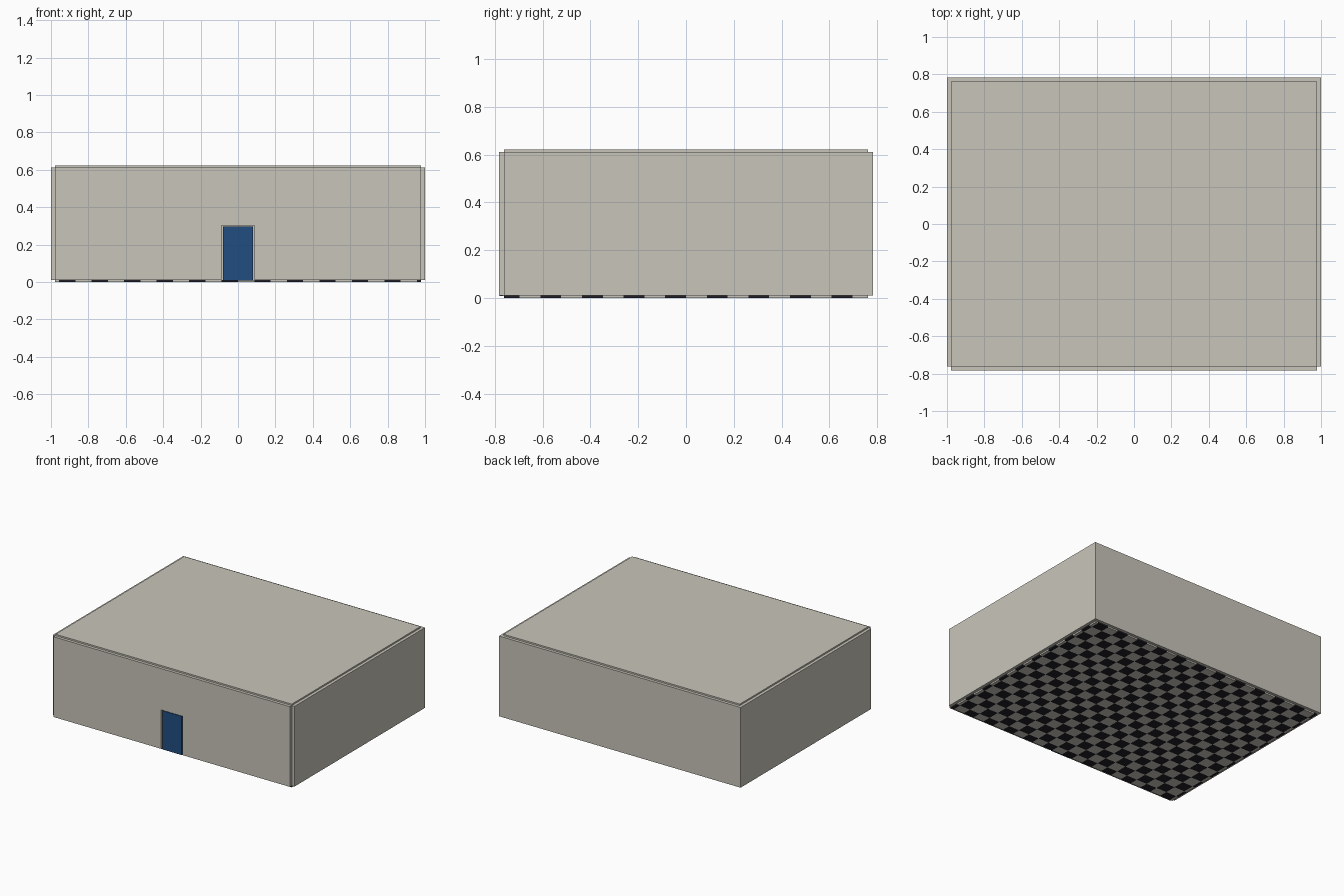
import bpy, bmesh, math
from mathutils import Vector

if "Cube" in bpy.data.objects:
    bpy.data.objects.remove(bpy.data.objects["Cube"])

X_OUT, Y_OUT, T = 1.0, 0.783, 0.022       # outer half sizes, wall thickness
X_IN, Y_IN = X_OUT - T, Y_OUT - T
Z0, Z1, Z2 = 0.011, 0.611, 0.622          # floor top, wall top, roof top
TILE = 0.087


def material(name, rgb):
    m = bpy.data.materials.new(name)
    m.diffuse_color = (*rgb, 1)
    m.use_nodes = True
    m.node_tree.nodes["Principled BSDF"].inputs["Base Color"].default_value = m.diffuse_color
    return m


STONE = material("warm_grey", (0.58, 0.56, 0.49))
DARK = material("dark_tile", (0.015, 0.014, 0.021))
BLUE = material("door_blue", (0.016, 0.076, 0.22))


def finish(name, bm, mats):
    bmesh.ops.recalc_face_normals(bm, faces=bm.faces)
    me = bpy.data.meshes.new(name)
    bm.to_mesh(me)
    bm.free()
    for m in mats:
        me.materials.append(m)
    ob = bpy.data.objects.new(name, me)
    bpy.context.collection.objects.link(ob)
    return ob


def add_box(bm, lo, hi):
    lo, hi = Vector(lo), Vector(hi)
    for v in bmesh.ops.create_cube(bm, size=1)["verts"]:
        v.co = Vector(((lo[i] + hi[i]) / 2 + v.co[i] * (hi[i] - lo[i]) for i in range(3)))


def box(name, lo, hi, mat):
    bm = bmesh.new()
    add_box(bm, lo, hi)
    return finish(name, bm, [mat])


# Ceiling slab, back wall and two side walls
box("ceiling", (-X_IN, -Y_IN, Z1), (X_IN, Y_IN, Z2), STONE)
box("back_wall", (-X_OUT, Y_IN, Z0), (X_OUT, Y_OUT, Z1), STONE)
box("right_wall", (X_IN, -Y_IN, Z0), (X_OUT, Y_IN, Z1), STONE)
box("left_wall", (-X_OUT, -Y_IN, Z0), (-X_IN, Y_IN, Z1), STONE)

# Front wall: one arch-less profile with a door opening, extruded to thickness
DW, DH = 0.087, 0.302
bm = bmesh.new()
outline = [(-X_IN, Z0), (-DW, Z0), (-DW, DH), (DW, DH), (DW, Z0),
           (X_IN, Z0), (X_IN, Z1), (-X_IN, Z1)]
face = bm.faces.new([bm.verts.new((x, -Y_OUT, z)) for x, z in outline])
ext = bmesh.ops.extrude_face_region(bm, geom=[face])["geom"]
bmesh.ops.translate(bm, vec=(0, T, 0),
                    verts=[g for g in ext if isinstance(g, bmesh.types.BMVert)])
finish("front_wall", bm, [STONE])

# Door leaf, slightly recessed in its opening
box("door", (-0.08, -Y_OUT + 0.003, 0.008), (0.08, -Y_IN - 0.003, 0.297), BLUE)

# Checkered floor: slab cut along the tile lines, coloured by tile parity
bm = bmesh.new()
add_box(bm, (-X_IN, -Y_IN, 0), (X_IN, Y_IN, Z0))
for axis, half in ((0, X_IN), (1, Y_IN)):
    n = int(half / TILE)
    for k in range(-n, n + 1):
        co, no = Vector(), Vector()
        co[axis], no[axis] = k * TILE, 1
        bmesh.ops.bisect_plane(bm, geom=bm.verts[:] + bm.edges[:] + bm.faces[:],
                               dist=1e-5, plane_co=co, plane_no=no)
for f in bm.faces:
    c = f.calc_center_median() * 0.9999
    i, j = math.floor(c.x / TILE), math.floor(c.y / TILE)
    f.material_index = 1 if (i + j) % 2 == 0 else 0
finish("floor", bm, [STONE, DARK])
